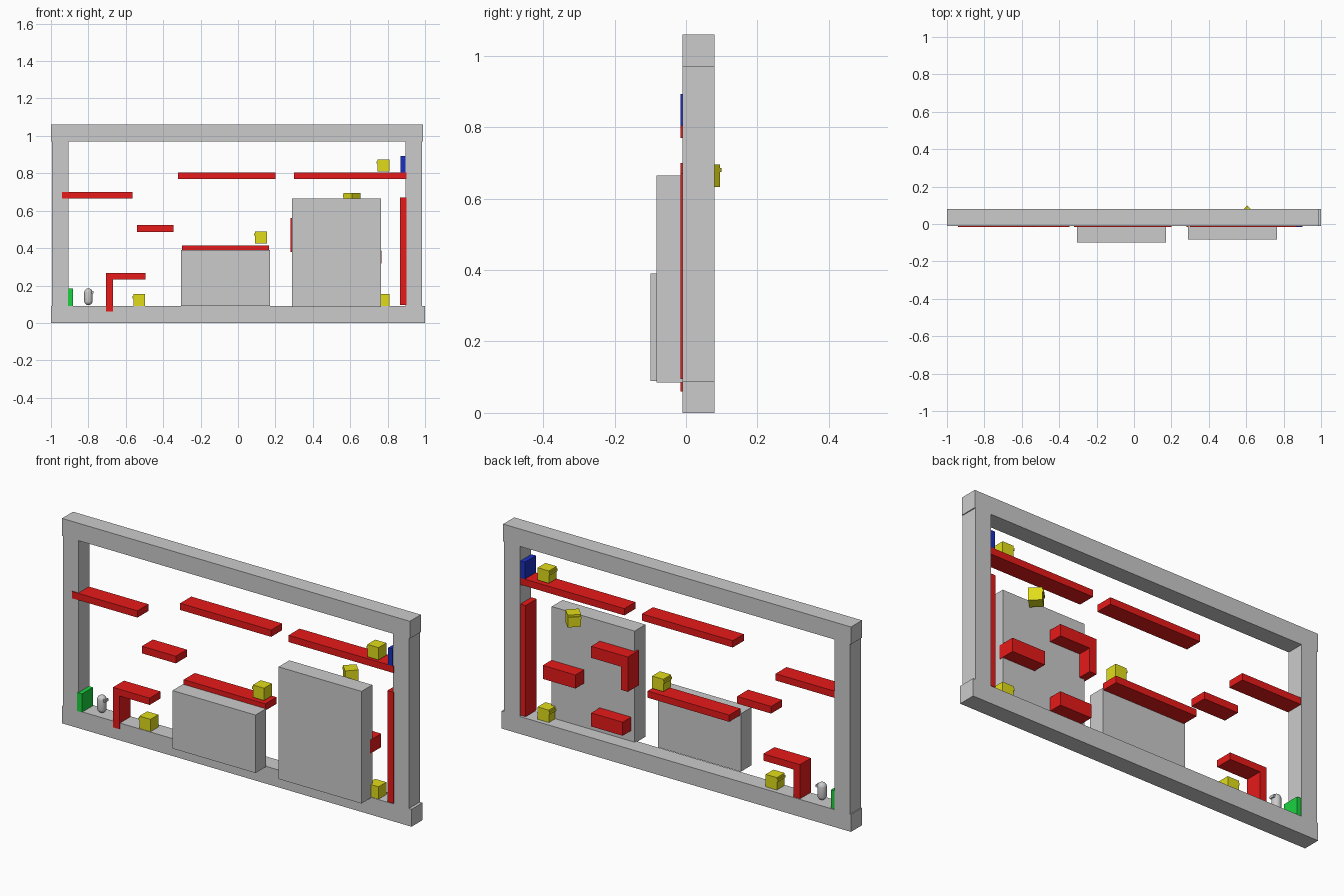
import bpy, bmesh, math
from mathutils import Matrix, Vector

if "Cube" in bpy.data.objects:
    bpy.data.objects.remove(bpy.data.objects["Cube"])


def material(name, rgb):
    m = bpy.data.materials.new(name)
    m.diffuse_color = (*rgb, 1)
    m.use_nodes = True
    m.node_tree.nodes["Principled BSDF"].inputs["Base Color"].default_value = m.diffuse_color
    return m


RED = material("red", (0.8, 0.01, 0.01))
YELLOW = material("yellow", (0.75, 0.72, 0.01))
BLUE = material("blue", (0.01, 0.03, 0.55))
GREEN = material("green", (0.01, 0.65, 0.05))


def finish(name, bm, mat=None):
    me = bpy.data.meshes.new(name)
    bm.to_mesh(me)
    bm.free()
    ob = bpy.data.objects.new(name, me)
    bpy.context.collection.objects.link(ob)
    if mat:
        me.materials.append(mat)
    return ob


def add_box(bm, x, y, z):
    size = [b - a for a, b in (x, y, z)]
    mid = Vector([(a + b) / 2 for a, b in (x, y, z)])
    bmesh.ops.create_cube(bm, size=1, matrix=Matrix.Translation(mid) @ Matrix.Diagonal((*size, 1)))


def box(name, x, y, z, mat=None):
    bm = bmesh.new()
    add_box(bm, x, y, z)
    return finish(name, bm, mat)


def extrude_outline(name, pts, y, mat):
    """Extrude an x-z outline along y."""
    bm = bmesh.new()
    face = bm.faces.new([bm.verts.new((px, y[0], pz)) for px, pz in pts])
    new = bmesh.ops.extrude_face_region(bm, geom=[face])["geom"]
    bmesh.ops.translate(bm, vec=(0, y[1] - y[0], 0),
                        verts=[v for v in new if isinstance(v, bmesh.types.BMVert)])
    bmesh.ops.recalc_face_normals(bm, faces=bm.faces)
    return finish(name, bm, mat)


# Frame
FY = (-0.01, 0.08)
box("frame_floor", (-1, 1), FY, (0, 0.09))
box("frame_ceiling", (-1, 0.99), FY, (0.97, 1.06))
box("frame_left_wall", (-0.995, -0.905), FY, (0.09, 0.97))
box("frame_right_wall", (0.895, 0.985), FY, (0.09, 0.97))

# Front blocks
box("low_block", (-0.305, 0.17), (-0.10, -0.012), (0.09, 0.39))
box("tall_block", (0.29, 0.765), (-0.083, 0.005), (0.085, 0.665))

# Platforms
PY = (-0.015, 0.075)
platforms = [
    ((-0.94, -0.565), (0.665, 0.70)), ((-0.54, -0.345), (0.487, 0.524)),
    ((-0.30, 0.167), (0.38, 0.415)), ((-0.32, 0.20), (0.77, 0.805)),
    ((0.30, 0.90), (0.77, 0.805)), ((0.58, 0.767), (0.317, 0.387)),
    ((0.31, 0.49), (0.145, 0.215)),
]
for i, (x, z) in enumerate(platforms):
    box(f"platform_{i + 1}", x, PY, z, RED)
box("right_barrier", (0.865, 0.90), PY, (0.095, 0.67), RED)


def hook(name, x0, x1, leg, z0, z1, thick):
    pts = [(x0, z0), (x0 + leg, z0), (x0 + leg, z1 - thick), (x1, z1 - thick), (x1, z1), (x0, z1)]
    extrude_outline(name, pts, PY, RED)


hook("left_hook_platform", -0.705, -0.495, 0.037, 0.06, 0.267, 0.035)
hook("right_hook_platform", 0.28, 0.49, 0.04, 0.38, 0.56, 0.06)

# Start and end doors
box("start_door", (-0.91, -0.883), PY, (0.09, 0.185), GREEN)
box("end_door", (0.87, 0.895), PY, (0.805, 0.893), BLUE)

# Small crates with a thin lip on one side
crates = [(-0.528, 0.025, 0.09, 0), (0.122, 0.025, 0.425, 0), (0.777, 0.025, 0.81, 0),
          (0.777, 0.025, 0.09, 0), (0.61, 0.05, 0.632, -45)]
for i, (x, y, z, turn) in enumerate(crates):
    bm = bmesh.new()
    add_box(bm, (-0.032, 0.032), (-0.032, 0.032), (0, 0.064))
    add_box(bm, (-0.037, -0.031), (-0.032, 0.032), (0.042, 0.054))
    ob = finish(f"crate_{i + 1}", bm, YELLOW)
    ob.location = (x, y, z)
    ob.rotation_euler.z = math.radians(turn)

# Player capsule: sphere split at the equator and stretched
R = 0.0225
bm = bmesh.new()
bmesh.ops.create_uvsphere(bm, u_segments=24, v_segments=13, radius=R)
for v in bm.verts:
    v.co.z += math.copysign(0.0225, v.co.z)
for f in bm.faces:
    f.smooth = True
finish("player_body", bm).location = (-0.80, 0.03, 0.14)
box("player_visor", (-0.79, -0.772), (0.017, 0.043), (0.157, 0.17))
